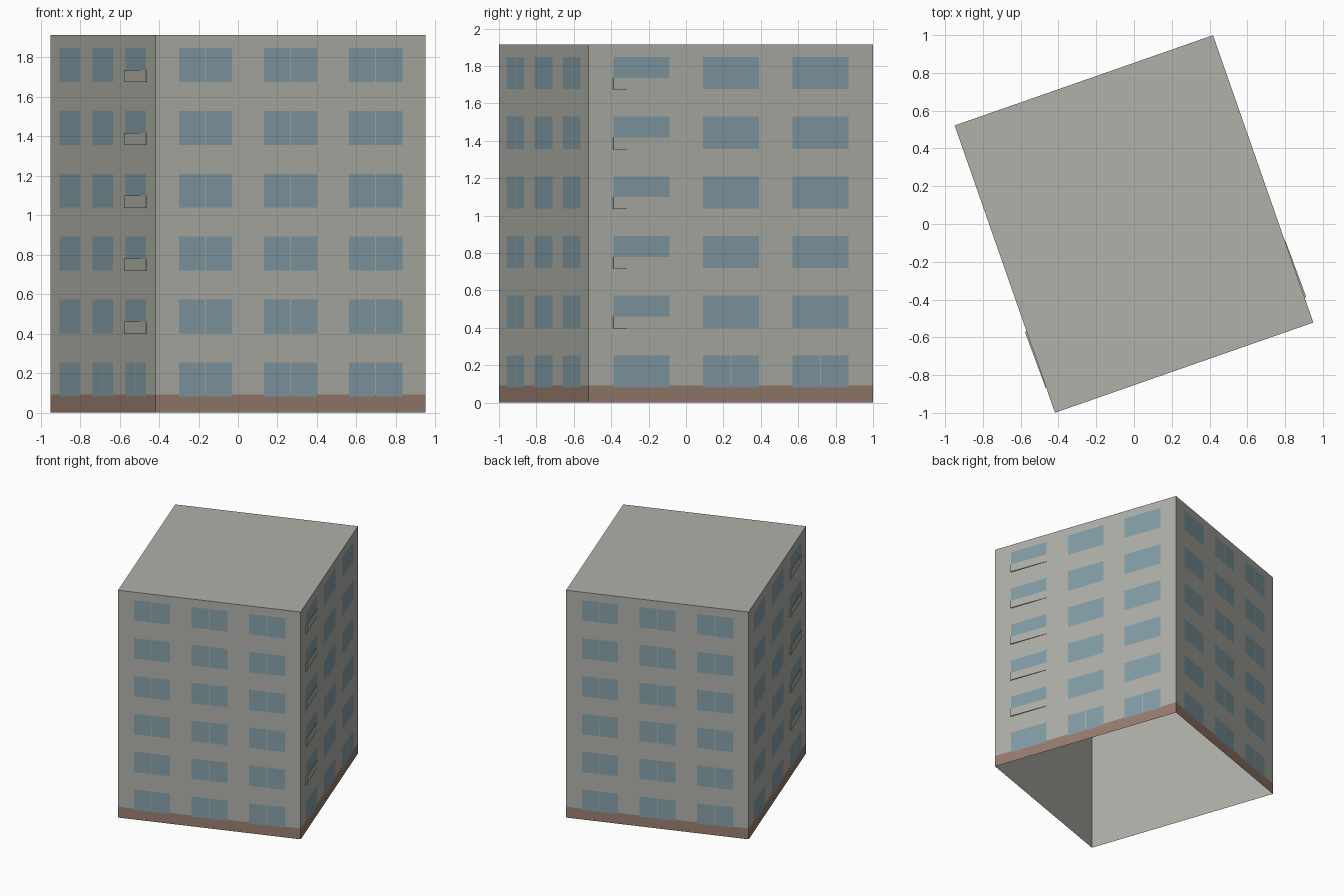
import bpy, bmesh, math
from mathutils import Matrix, Vector

cube = bpy.data.objects.get("Cube")
if cube:
    bpy.data.objects.remove(cube)

WIDTH, DEPTH, HEIGHT = 1.449, 1.611, 1.914
TURN = Matrix.Rotation(math.radians(19.25), 4, 'Z')
FLOORS = 6
STOREY = HEIGHT / FLOORS
SILL, PANE_H = 0.081, 0.172
BASE_H = 0.091
COLUMNS = [(0.087, 0.284), (0.402, 0.599), (0.717, 0.914)]
GAP = 0.006


def material(name, rgb):
    lin = [((c / 255 + 0.055) / 1.055) ** 2.4 for c in rgb] + [1]
    m = bpy.data.materials.new(name)
    m.use_nodes = True
    m.diffuse_color = lin
    m.node_tree.nodes["Principled BSDF"].inputs["Base Color"].default_value = lin
    return m


concrete = material("concrete grey", (176, 177, 169))
glass = material("window blue", (132, 158, 167))
brick = material("plinth brown", (154, 125, 111))

# Corners counterclockwise from front right; walls are front, left, back, right
corners = [TURN @ Vector((sx * WIDTH / 2, sy * DEPTH / 2, 0))
           for sx, sy in ((-1, -1), (1, -1), (1, 1), (-1, 1))]


def on_wall(side, t, z, out=0.0):
    """Point at fraction t along a wall, at height z, pushed outward."""
    a, b = corners[side], corners[(side + 1) % 4]
    along = (b - a).normalized()
    return a.lerp(b, t) + Vector((along.y, -along.x, 0)) * out + Vector((0, 0, z))


def plate(bm, side, t0, t1, z0, z1, out):
    spots = [(t0, z0), (t1, z0), (t1, z1), (t0, z1)]
    return bm.faces.new([bm.verts.new(on_wall(side, t, z, out)) for t, z in spots])


def finish(bm, name, mat):
    mesh = bpy.data.meshes.new(name)
    bm.to_mesh(mesh)
    bm.free()
    mesh.materials.append(mat)
    obj = bpy.data.objects.new(name, mesh)
    bpy.context.collection.objects.link(obj)


# Walls and flat roof, open underneath
bm = bmesh.new()
bmesh.ops.create_cube(bm, size=1, matrix=TURN @ Matrix.Translation((0, 0, HEIGHT / 2))
                      @ Matrix.Diagonal((WIDTH, DEPTH, HEIGHT, 1)))
bm.normal_update()
bmesh.ops.delete(bm, geom=[f for f in bm.faces if f.normal.z < -0.5], context='FACES_ONLY')
finish(bm, "walls_and_roof", concrete)

# Brown plinth band
bm = bmesh.new()
for side in range(4):
    plate(bm, side, 0, 1, 0, BASE_H, 0.001)
finish(bm, "plinth", brick)

# Windows: paired panes on front and back, and on two ground columns of the sides
bm = bmesh.new()
for side in range(4):
    length = (corners[(side + 1) % 4] - corners[side]).length
    for floor in range(FLOORS):
        z = SILL + floor * STOREY
        for col, (t0, t1) in enumerate(COLUMNS):
            paired = side % 2 == 0 or (floor == 0 and col > 0)
            mid, half = (t0 + t1) / 2, GAP / 2 / length
            spans = [(t0, mid - half), (mid + half, t1)] if paired else [(t0, t1)]
            for a, b in spans:
                plate(bm, side, a, b, z, z + PANE_H, 0.002)
finish(bm, "windows", glass)

# Shallow wedge balconies across the lower part of one column on each side wall
bm = bmesh.new()
for side, col in ((1, 0), (3, 2)):
    t0, t1 = COLUMNS[col]
    for floor in range(1, FLOORS):
        z0 = SILL + floor * STOREY - 0.002
        z1 = z0 + 0.063
        rings = [[bm.verts.new(on_wall(side, t, z, out)) for t, out in
                  ((t0, 0), (t0, 0.009), (t1, 0.003), (t1, 0))] for z in (z0, z1)]
        low, high = rings
        bm.faces.new(low[::-1])
        bm.faces.new(high)
        for i in range(3):
            bm.faces.new((low[i], low[i + 1], high[i + 1], high[i]))
bmesh.ops.recalc_face_normals(bm, faces=bm.faces)
finish(bm, "balconies", concrete)
